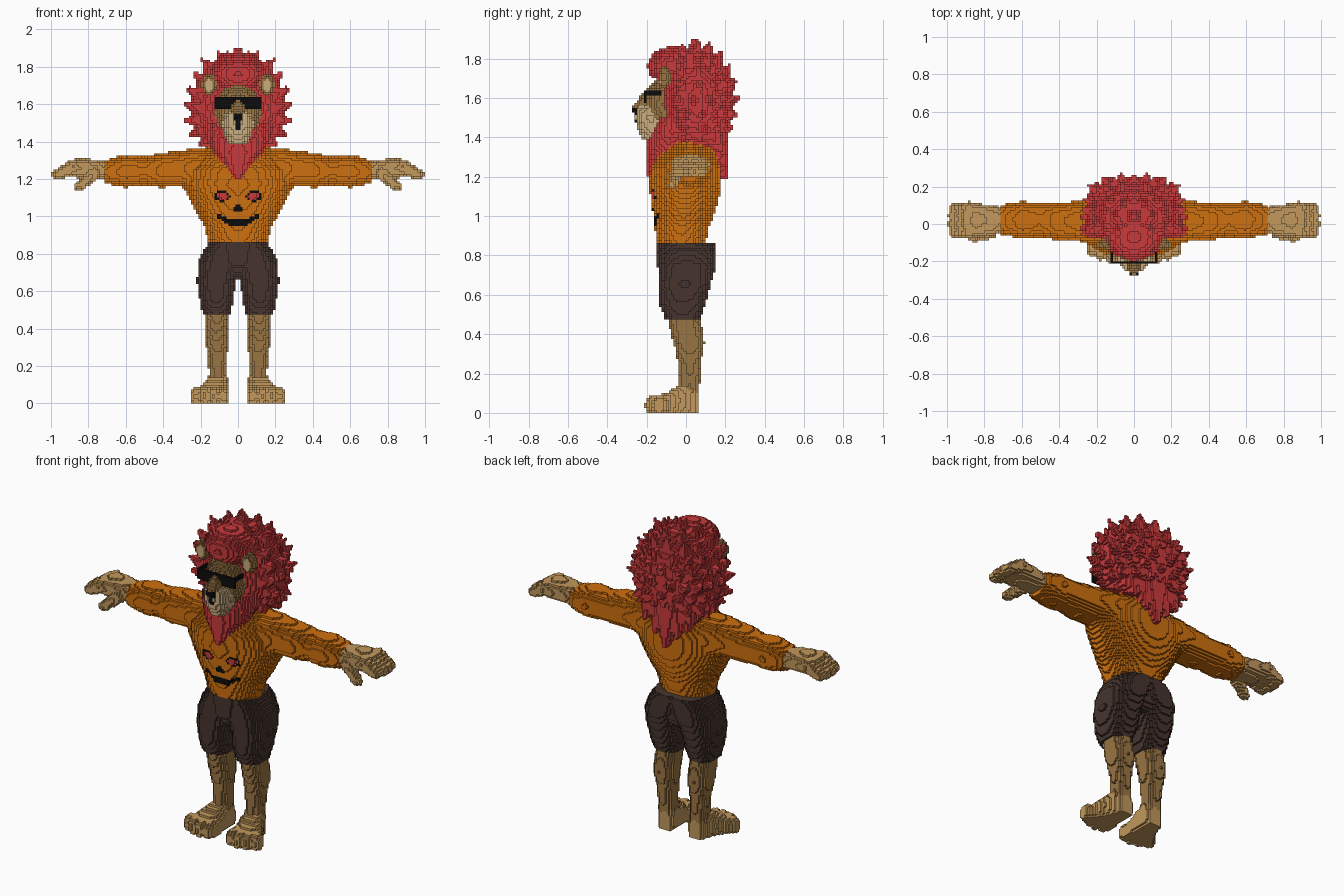
import bpy, math, random
from mathutils import Vector

if "Cube" in bpy.data.objects:
    bpy.data.objects.remove(bpy.data.objects["Cube"])

random.seed(4)
V = 0.0125            # block size
cells = {}            # (i, j, k) -> (part, colour)

COLOURS = {"orange skin": "CE700E", "light tan": "C2985C", "brown fur": "9A7543",
           "red mane": "C93A3C", "dark cloth": "46342E", "cream": "C8AC80", "black": "0C0C0C"}


def fill(part, colour, lo, hi, inside):
    """Fill blocks whose centre is inside the shape, mirrored left to right."""
    r = [range(math.floor(a / V) - 1, math.ceil(b / V) + 1) for a, b in zip(lo, hi)]
    for i in r[0]:
        for j in r[1]:
            for k in r[2]:
                if k >= 0 and inside((i + .5) * V, (j + .5) * V, (k + .5) * V):
                    cells[i, j, k] = cells[-1 - i, j, k] = (part, colour)


def ball(part, colour, c, r):
    fill(part, colour, [a - b for a, b in zip(c, r)], [a + b for a, b in zip(c, r)],
         lambda x, y, z: ((x - c[0]) / r[0]) ** 2 + ((y - c[1]) / r[1]) ** 2 + ((z - c[2]) / r[2]) ** 2 <= 1)


def box(part, colour, lo, hi):
    fill(part, colour, lo, hi, lambda *p: all(a <= q <= b for a, q, b in zip(lo, p, hi)))


def taper(part, colour, a, b, ra, rb):
    """Rounded cone between two points."""
    a, b = Vector(a), Vector(b)
    d = b - a
    dd = d.length_squared

    def inside(x, y, z):
        p = Vector((x, y, z)) - a
        t = max(0, min(1, p.dot(d) / dd))
        return (p - d * t).length <= ra + (rb - ra) * t
    m = max(ra, rb)
    fill(part, colour, [min(p, q) - m for p, q in zip(a, b)], [max(p, q) + m for p, q in zip(a, b)], inside)


def loft(part, colour, axis, rows, n=2.0):
    """Rows of (position, min, max, min, max) along an axis, rounded sections."""
    u, w = [q for q in range(3) if q != axis]
    lo, hi = [0] * 3, [0] * 3
    lo[axis], hi[axis] = rows[0][0], rows[-1][0]
    for q, s in ((u, 1), (w, 3)):
        lo[q], hi[q] = min(r[s] for r in rows), max(r[s + 1] for r in rows)

    def inside(*p):
        t = p[axis]
        if not rows[0][0] <= t <= rows[-1][0]:
            return False
        for r0, r1 in zip(rows, rows[1:]):
            if t <= r1[0]:
                f = (t - r0[0]) / (r1[0] - r0[0])
                _, a, b, c, d = [g + (h - g) * f for g, h in zip(r0, r1)]
                return abs((2 * p[u] - a - b) / (b - a)) ** n + abs((2 * p[w] - c - d) / (d - c)) ** n <= 1
    fill(part, colour, lo, hi, inside)


def paint(colour, part, rule):
    """Recolour the front blocks of a part where rule(|x|, z) holds."""
    front = {}
    for (i, j, k), (p, c) in cells.items():
        if p == part and rule(abs((i + .5) * V), (k + .5) * V):
            front[i, k] = min(j, front.get((i, k), 999))
    for (i, k), j in front.items():
        cells[i, j, k] = (part, colour)


# Torso and arms
loft("torso", "orange skin", 2, [
    (.85, -.155, .155, -.145, .10), (.95, -.18, .18, -.16, .12), (1.03, -.23, .23, -.17, .15),
    (1.1, -.265, .265, -.18, .17), (1.17, -.30, .30, -.185, .18), (1.25, -.29, .29, -.18, .18),
    (1.32, -.24, .24, -.14, .16), (1.37, -.17, .17, -.08, .12)])
loft("arms", "orange skin", 0, [
    (.15, -.10, .14, 1.15, 1.36), (.25, -.10, .13, 1.14, 1.36), (.31, -.09, .12, 1.16, 1.35),
    (.42, -.085, .115, 1.155, 1.34), (.5, -.07, .115, 1.165, 1.32), (.6, -.075, .12, 1.155, 1.33),
    (.68, -.065, .11, 1.17, 1.31), (.7125, -.055, .10, 1.18, 1.30)], 2.3)

# Hands with curled fingers and a thumb
loft("hands", "light tan", 0, [
    (.7125, -.045, .09, 1.195, 1.295), (.76, -.06, .10, 1.2, 1.305), (.85, -.07, .11, 1.205, 1.31),
    (.91, -.06, .105, 1.215, 1.30)], 2.4)
for y in (-.045, 0, .045, .083):
    taper("hands", "light tan", (.88, y, 1.265), (.972 - abs(y - .02) * .2, y, 1.225), .037, .028)
taper("hands", "light tan", (.77, -.045, 1.23), (.85, -.07, 1.157), .036, .025)

# Legs and feet with toes
loft("lower_legs", "brown fur", 2, [
    (.1, .05, .16, -.04, .065), (.16, .06, .155, -.035, .07), (.25, .058, .16, -.04, .075),
    (.35, .05, .18, -.06, .095), (.42, .05, .178, -.08, .085), (.5, .05, .175, -.10, .065)], 2.2)
loft("feet", "light tan", 1, [
    (-.16, .05, .235, -.02, .085), (-.1, .05, .225, -.02, .10), (-.04, .05, .185, -.02, .14),
    (.02, .05, .16, -.02, .15), (.045, .055, .15, -.02, .13), (.065, .07, .135, -.02, .09)], 3)
for x, y in ((.08, -.165), (.13, -.172), (.18, -.16), (.225, -.135)):
    ball("feet", "light tan", (x, y, .04), (.031, .036, .048))

# Shorts
loft("shorts", "dark cloth", 2, [
    (.475, .04, .19, -.105, .07), (.55, .025, .205, -.135, .10), (.65, .012, .22, -.14, .125),
    (.75, -.02, .215, -.14, .155), (.82, -.05, .185, -.14, .155), (.8625, -.08, .155, -.14, .145)], 2.5)
loft("shorts", "dark cloth", 2, [
    (.68, -.10, .10, -.10, .10), (.74, -.19, .19, -.145, .13), (.8625, -.155, .155, -.15, .13)], 2.4)

# Mane: body, forelock, beard and back tail
ball("mane", "red mane", (0, .05, 1.58), (.25, .185, .28))
ball("mane", "red mane", (0, -.07, 1.76), (.15, .125, .10))
loft("mane", "red mane", 2, [
    (1.2, -.015, .015, -.2, -.15), (1.27, -.07, .07, -.2, -.08), (1.34, -.13, .13, -.2, 0),
    (1.42, -.17, .17, -.19, .05), (1.5, -.17, .17, -.16, .05)])
taper("mane", "red mane", (0, .1, 1.42), (0, .19, 1.2), .13, .02)
for s in (.06, .12):
    taper("mane", "red mane", (s, .12, 1.42), (s * 1.2, .19, 1.2 + s), .08, .01)

# Mane tufts in staggered rings, azimuth measured from the back
for row, e in enumerate((-42, -28, -13, 3, 19, 35, 51, 68, 86)):
    step = 20 / max(.3, math.cos(math.radians(e)))
    a = step * .5 * (row % 2)
    while a <= (180 if e > 40 else 118):
        ca, sa, ee = math.cos(math.radians(a)), math.sin(math.radians(a)), math.radians(e)
        soft = lambda q: math.copysign(abs(q) ** .8, q)
        d = Vector((.30 * soft(sa) * math.cos(ee), .235 * soft(ca) * math.cos(ee), .325 * math.sin(ee)))
        d *= random.uniform(.93, 1.02)
        c = Vector((0, .04, 1.57))
        taper("mane", "red mane", c + d * .72, c + d + Vector((0, 0, .015)), .05, .006)
        a += step

# Face opening cut into the mane, then the head
for key in [q for q, v in cells.items() if v[0] == "mane"]:
    x, y, z = [(q + .5) * V for q in key]
    if y < -.1 and (x / .122) ** 2 + ((z - 1.545) / .155) ** 2 < 1:
        del cells[key]
ball("head", "brown fur", (0, -.08, 1.57), (.125, .125, .15))
taper("head", "brown fur", (0, -.17, 1.61), (0, -.235, 1.55), .045, .035)
loft("muzzle", "cream", 2, [
    (1.39, -.05, .05, -.22, -.14), (1.44, -.075, .075, -.245, -.1), (1.5, -.085, .085, -.262, -.1),
    (1.545, -.07, .07, -.262, -.1), (1.57, -.03, .03, -.23, -.1)])
box("nose", "black", (-.03, -.275, 1.525), (.03, -.24, 1.55))
paint("black", "muzzle", lambda x, z: x < .03 - (1.525 - z) * .7 and 1.48 < z < 1.53
      or x < .0126 and 1.46 < z < 1.5)

# Ears
ball("ears", "brown fur", (.155, -.11, 1.705), (.042, .032, .055))
paint("cream", "ears", lambda x, z: ((x - .155) / .022) ** 2 + ((z - 1.70) / .032) ** 2 < 1)

# Sunglasses
box("sunglasses", "black", (-.125, -.2125, 1.575), (.125, -.2, 1.6375))
box("sunglasses", "black", (.1125, -.2125, 1.6125), (.125, -.125, 1.6375))

# Painted face on the belly
eye = lambda x, z: ((x - .085) / .042) ** 2 + ((z - 1.108) / .028) ** 2
paint("black", "torso", lambda x, z: eye(x, z) < 1)
paint("red mane", "torso", lambda x, z: eye(x, z) < .5)
paint("black", "torso", lambda x, z: 1.03 < z < 1.065 and x < .03 - (z - 1.03) * .6)
paint("black", "torso", lambda x, z: x < .112 and
      .945 + .05 * (x / .11) ** 2 < z < .983 + .033 * (x / .11) ** 2)

# Materials
mats = {}
for name, h in COLOURS.items():
    m = mats[name] = bpy.data.materials.new(name)
    s = [int(h[q:q + 2], 16) / 255 for q in (0, 2, 4)]
    m.diffuse_color = [((v + .055) / 1.055) ** 2.4 if v > .04 else v / 12.92 for v in s] + [1]
    m.use_nodes = True
    m.node_tree.nodes["Principled BSDF"].inputs["Base Color"].default_value = m.diffuse_color

# Turn exposed block sides into one mesh per part
SIDES = {(1, 0, 0): ((1, 0, 0), (1, 1, 0), (1, 1, 1), (1, 0, 1)), (-1, 0, 0): ((0, 0, 0), (0, 0, 1), (0, 1, 1), (0, 1, 0)),
         (0, 1, 0): ((0, 1, 0), (0, 1, 1), (1, 1, 1), (1, 1, 0)), (0, -1, 0): ((0, 0, 0), (1, 0, 0), (1, 0, 1), (0, 0, 1)),
         (0, 0, 1): ((0, 0, 1), (1, 0, 1), (1, 1, 1), (0, 1, 1)), (0, 0, -1): ((0, 0, 0), (0, 1, 0), (1, 1, 0), (1, 0, 0))}
parts = {}
for (i, j, k), (part, colour) in cells.items():
    verts, faces, cols = parts.setdefault(part, ({}, [], []))
    for (dx, dy, dz), quad in SIDES.items():
        if (i + dx, j + dy, k + dz) not in cells:
            faces.append([verts.setdefault((i + a, j + b, k + c), len(verts)) for a, b, c in quad])
            cols.append(colour)
for part, (verts, faces, cols) in parts.items():
    mesh = bpy.data.meshes.new(part)
    mesh.from_pydata([(a * V, b * V, c * V) for a, b, c in verts], [], faces)
    used = sorted(set(cols))
    for name in used:
        mesh.materials.append(mats[name])
    mesh.polygons.foreach_set("material_index", [used.index(c) for c in cols])
    mesh.update()
    bpy.context.collection.objects.link(bpy.data.objects.new(part, mesh))
